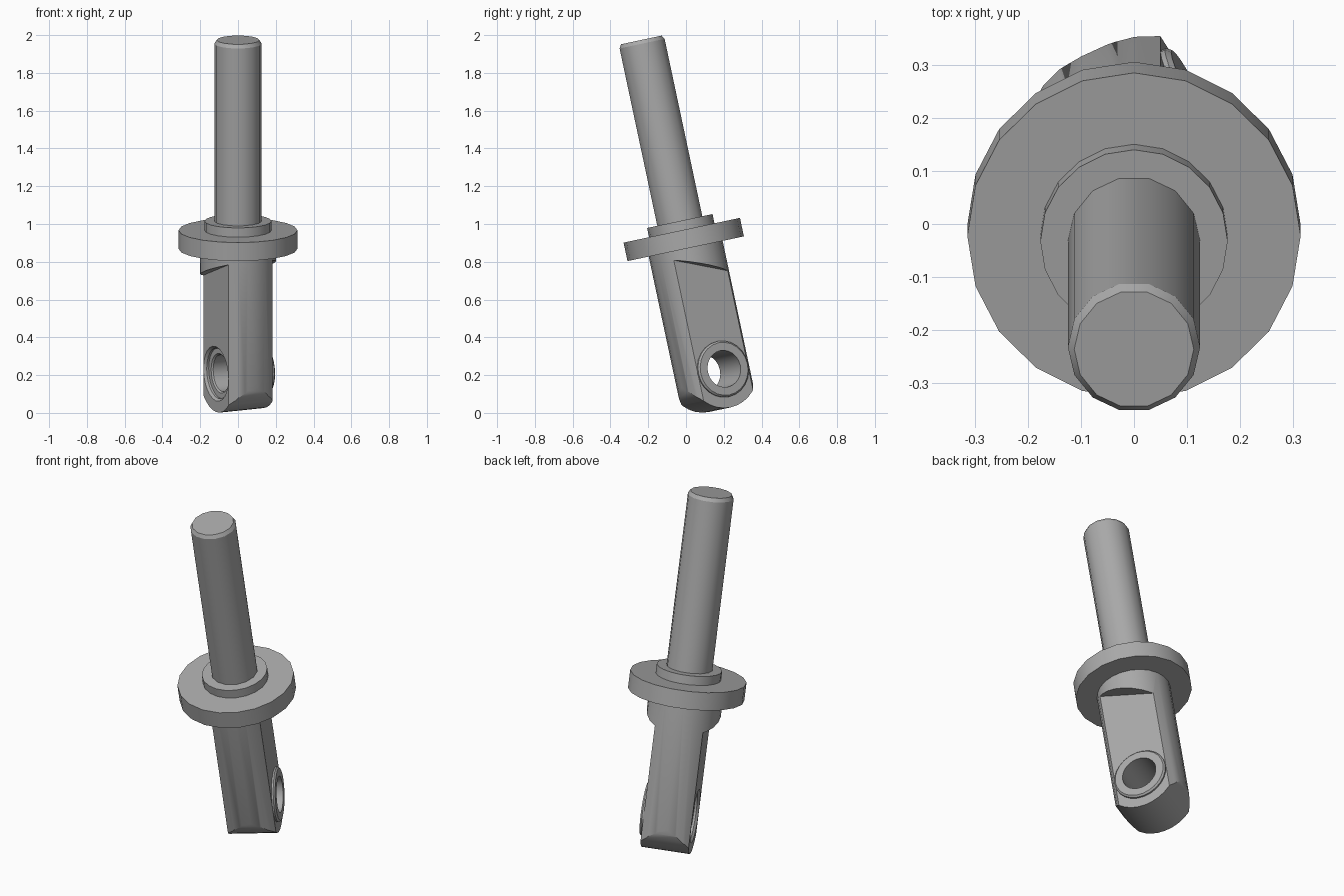
import bpy, bmesh
from math import sin, cos, pi, radians
from mathutils import Matrix

if "Cube" in bpy.data.objects:
    bpy.data.objects.remove(bpy.data.objects["Cube"], do_unlink=True)

# The whole pin leans towards the front; the eye is turned about the pin axis
LEAN = Matrix.Translation((0, -0.012, 0.918)) @ Matrix.Rotation(radians(12), 4, 'X')
TURN = LEAN @ Matrix.Rotation(radians(26.6), 4, 'Z')
EYE_Z = -0.714
EYE = TURN @ Matrix.Translation((0, 0, EYE_Z)) @ Matrix.Rotation(pi / 2, 4, 'Y')

steel = bpy.data.materials.new("grey steel")
steel.use_nodes = True
GREY = (0.4, 0.4, 0.4, 1)
steel.diffuse_color = GREY
steel.node_tree.nodes["Principled BSDF"].inputs["Base Color"].default_value = GREY


def finish(name, bm, matrix):
    bmesh.ops.recalc_face_normals(bm, faces=bm.faces)
    mesh = bpy.data.meshes.new(name)
    bm.to_mesh(mesh)
    bm.free()
    mesh.transform(matrix)
    mesh.materials.append(steel)
    obj = bpy.data.objects.new(name, mesh)
    bpy.context.collection.objects.link(obj)
    return obj


def lathe(name, profile, sides, matrix=LEAN, tube=False):
    """Turn (radius, height) points about z; capped, or closed into a tube."""
    bm = bmesh.new()
    rings = [[bm.verts.new((r * cos(2 * pi * i / sides), r * sin(2 * pi * i / sides), h))
              for i in range(sides)] for r, h in profile]
    pairs = list(zip(rings, rings[1:]))
    if tube:
        pairs.append((rings[-1], rings[0]))
    else:
        bm.faces.new(rings[0])
        bm.faces.new(rings[-1])
    for a, b in pairs:
        for i in range(sides):
            j = (i + 1) % sides
            bm.faces.new((a[i], a[j], b[j], b[i]))
    return finish(name, bm, matrix)


def prism(name, outline, x0, x1):
    """Extrude a (y, z) outline from x0 to x1 in the turned frame."""
    bm = bmesh.new()
    face = bm.faces.new([bm.verts.new((x0, y, z)) for y, z in outline])
    out = bmesh.ops.extrude_face_region(bm, geom=[face])
    moved = [v for v in out["geom"] if isinstance(v, bmesh.types.BMVert)]
    bmesh.ops.translate(bm, verts=moved, vec=(x1 - x0, 0, 0))
    return finish(name, bm, TURN)


def cut(target, cutter, operation='DIFFERENCE'):
    mod = target.modifiers.new("cut", 'BOOLEAN')
    mod.operation = operation
    mod.solver = 'EXACT'
    mod.object = cutter
    bpy.context.view_layer.objects.active = target
    bpy.ops.object.modifier_apply(modifier=mod.name)
    bpy.data.objects.remove(cutter, do_unlink=True)


# Rod, collar and flange
rod = lathe("rod", [(0.125, 0.05), (0.125, 1.06), (0.113, 1.08)], 14)
collar = lathe("collar", [(0.177, 0.0), (0.177, 0.1)], 20)
flange = lathe("flange", [(0.315, -0.05), (0.315, 0.05)], 20)

# Lower body: round bar with a rounded end
body = lathe("eye_body", [(0.2, -1.0), (0.2, -0.03)], 24)
R = 0.207
arc = [(R * cos(pi * i / 16), EYE_Z - R * sin(pi * i / 16)) for i in range(17)]
cut(body, prism("end_shape", [(R, 0.1)] + arc + [(-R, 0.1)], -0.4, 0.4), 'INTERSECT')

# Two flats, each ending in a slanted ledge
ledge = [(-0.3, -0.039), (0.3, -0.267), (0.3, -1.2), (-0.3, -1.2)]
for side in (-1, 1):
    cut(body, prism("flat_cutter", ledge, side * 0.131, side * 0.4))

# Bore with a chamfered mouth on one side
cut(body, lathe("bore_cutter", [(0.155, -0.14), (0.135, -0.118), (0.135, 0.3)], 24, EYE))

# Bushing, recessed on one side and standing proud on the other
bushing = lathe("bushing", [(0.098, -0.098), (0.106, -0.106), (0.1365, -0.106),
                            (0.1365, 0.129), (0.15, 0.129), (0.15, 0.14),
                            (0.141, 0.149), (0.098, 0.149)], 24, EYE, tube=True)

# Smooth shading with sharp edges kept
bpy.ops.object.select_all(action='DESELECT')
for part in (rod, collar, flange, body, bushing):
    part.select_set(True)
bpy.context.view_layer.objects.active = body
bpy.ops.object.shade_smooth_by_angle(angle=radians(30))
